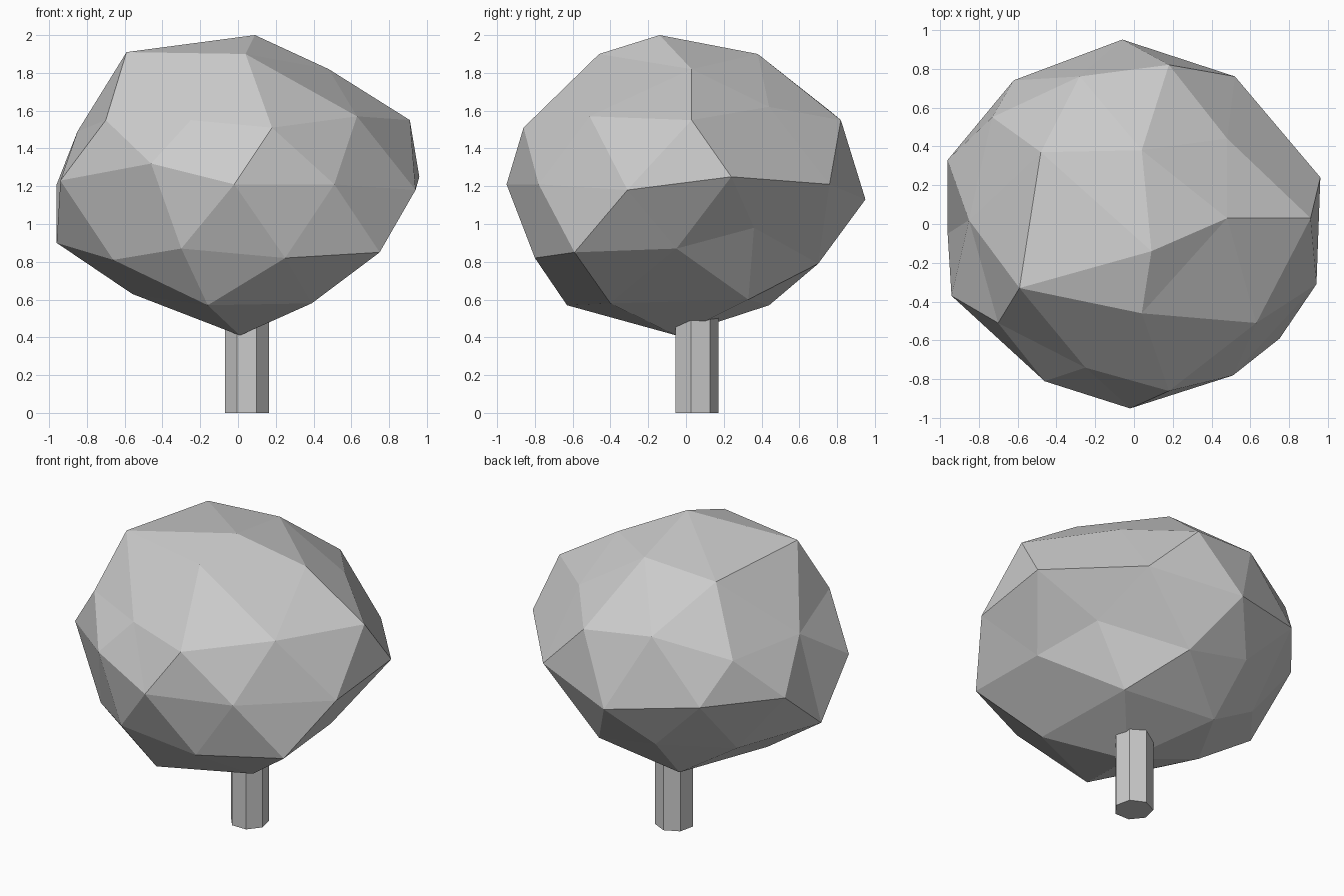
import bpy
import bmesh
import math
from mathutils import Vector

default_cube = bpy.data.objects.get("Cube")
if default_cube:
    bpy.data.objects.remove(default_cube, do_unlink=True)

# One plain grey for the whole tree
grey = bpy.data.materials.new("plain_grey")
grey.use_nodes = True
colour = (0.6, 0.6, 0.6, 1)
grey.diffuse_color = colour
grey.node_tree.nodes["Principled BSDF"].inputs["Base Color"].default_value = colour


def make_object(name, mesh_builder):
    """Turn a finished bmesh into a flat-shaded object with the grey material."""
    bmesh.ops.recalc_face_normals(mesh_builder, faces=mesh_builder.faces)
    mesh = bpy.data.meshes.new(name)
    mesh_builder.to_mesh(mesh)
    mesh_builder.free()
    mesh.materials.append(grey)
    new_object = bpy.data.objects.new(name, mesh)
    bpy.context.scene.collection.objects.link(new_object)
    return new_object


# Crown corners in hundredths of a unit, grouped in tiers from top to bottom
crown_tiers = {
    "cap": [(9, -14, 200), (-59, -33, 191), (4, -46, 190),
            (48, 3, 182), (4, 38, 190), (-48, 37, 187)],
    "shoulder": [(63, -51, 157), (18, -86, 151), (-25, -74, 155),
                 (-70, -51, 155), (-85, 2, 149), (-73, 55, 148),
                 (-28, 76, 160), (18, 82, 155), (48, 44, 162), (91, 3, 155)],
    "waist": [(-2, -95, 121), (51, -78, 121), (94, -31, 118), (96, 24, 125),
              (52, 76, 121), (-6, 95, 113), (-62, 74, 121), (-96, 33, 121),
              (-94, -37, 123), (-46, -81, 132)],
    "underside": [(75, -59, 85), (25, -80, 82), (-30, -80, 87), (-66, -50, 81),
                  (-96, -5, 90), (-63, 36, 80), (-28, 72, 87), (15, 70, 79),
                  (59, 36, 98), (72, -5, 87)],
    "base": [(-16, -63, 57), (39, -40, 58), (35, 33, 60),
             (-26, 44, 57), (-56, -6, 63), (1, -5, 41)],
}

# Crown: join the corners as a ball of triangles, then push each to its true place
centre = Vector((0, 0, 1.2))
crown = bmesh.new()
true_place = {}
for tier in crown_tiers.values():
    for corner in tier:
        place = Vector(corner) / 100
        vertex = crown.verts.new((place - centre).normalized())
        true_place[vertex] = place
bmesh.ops.convex_hull(crown, input=list(crown.verts))
for vertex, place in true_place.items():
    vertex.co = place
make_object("crown", crown)

# Trunk: a straight seven-sided post that runs up into the crown
trunk_height = 0.7
trunk = bmesh.new()
bmesh.ops.create_cone(trunk, cap_ends=True, segments=7,
                      radius1=0.119, radius2=0.119, depth=trunk_height)
first = max(trunk.verts, key=lambda vertex: vertex.co.y)
turn = math.pi / 2 - math.atan2(first.co.y, first.co.x)
trunk_object = make_object("trunk", trunk)
trunk_object.rotation_euler.z = turn
trunk_object.location = (0.047, 0.052, trunk_height / 2)
